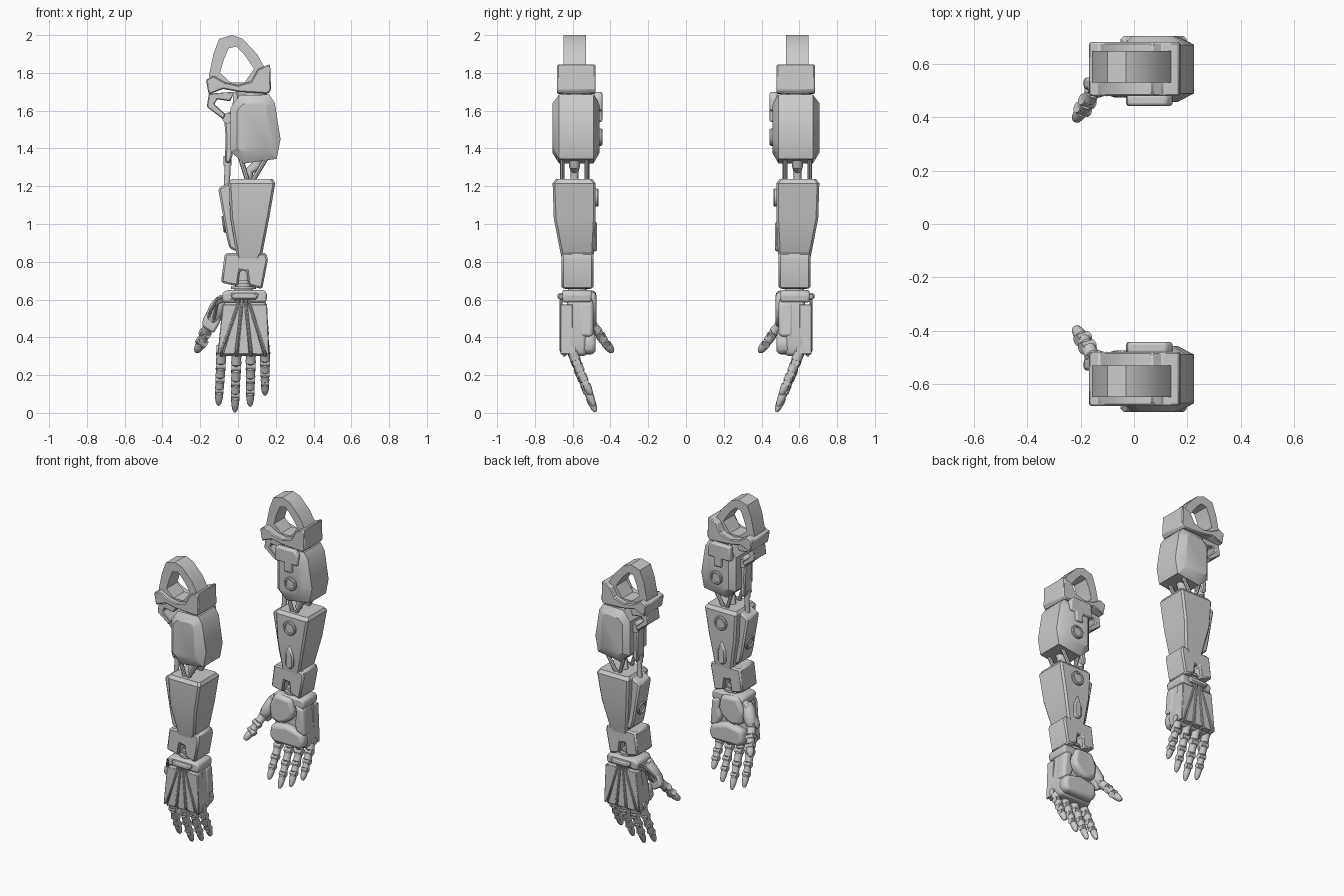
import bpy, bmesh
from math import sin, cos, pi, radians
from mathutils import Vector as V


def finish(name, bm, bevel=0, seg=1):
    """Make the object; every part is mirrored across y = 0 for the other arm."""
    bmesh.ops.recalc_face_normals(bm, faces=bm.faces)
    me = bpy.data.meshes.new(name)
    bm.to_mesh(me)
    bm.free()
    ob = bpy.data.objects.new(name, me)
    bpy.context.collection.objects.link(ob)
    if bevel:
        b = ob.modifiers.new("Bevel", "BEVEL")
        b.width, b.segments = bevel, seg
    m = ob.modifiers.new("Mirror", "MIRROR")
    m.use_axis = (False, True, False)
    m.use_mirror_merge = False
    return ob


def loft(name, sections, closed=False, bevel=0, seg=1):
    bm = bmesh.new()
    rings = [[bm.verts.new(p) for p in s] for s in sections]
    n = len(rings[0])
    for a, b in zip(rings, rings[1:] + ([rings[0]] if closed else [])):
        for i in range(n):
            j = (i + 1) % n
            bm.faces.new((a[i], a[j], b[j], b[i]))
    if not closed:
        bm.faces.new(rings[0])
        bm.faces.new(rings[-1])
    return finish(name, bm, bevel, seg)


def prism(name, pts, y0, y1, bevel=0, seg=1):
    """Extrude an x-z profile along y."""
    return loft(name, [[(x, y, z) for x, z in pts] for y in (y0, y1)], bevel=bevel, seg=seg)


def sweep(name, pts, radii, n=12, axis=None):
    """Round section with changing radius along a path."""
    pts = [V(p) for p in pts]
    if isinstance(radii, (int, float)):
        radii = [radii] * len(pts)
    secs = []
    for i, (p, r) in enumerate(zip(pts, radii)):
        d = V(axis) if axis else pts[min(i + 1, len(pts) - 1)] - pts[max(i - 1, 0)]
        d.normalize()
        u = d.cross(V((0, 1, 0)) if abs(d.y) < .9 else V((1, 0, 0))).normalized()
        w = d.cross(u)
        secs.append([p + r * (u * cos(2 * pi * k / n) + w * sin(2 * pi * k / n)) for k in range(n)])
    return loft(name, secs)


def disc(name, c, r, axis, h=.02, n=20):
    """Round cap with a recessed centre."""
    c, a = V(c), V(axis).normalized()
    sweep(name, [c, c + a * h * .7, c + a * h, c + a * h, c + a * h * .6],
          [r, r, r * .9, r * .7, r * .65], n, a)


def phalanx(name, a, b, r0, r1, tip=False):
    a, b = V(a), V(b)
    t = [.08, .2, .5, .8, .92] if not tip else [.08, .2, .5, .85, 1]
    k = [.65, 1, .92, 1, .65] if not tip else [.65, 1, 1, .8, .35]
    sweep(name, [a.lerp(b, s) for s in t], [(r0 + (r1 - r0) * s) * q for s, q in zip(t, k)])


# Shoulder loop
outer = [(-.155, 1.78), (-.13, 1.9), (-.10, 1.98), (-.03, 2.0), (.025, 1.98), (.10, 1.90), (.14, 1.83), (.08, 1.72), (-.05, 1.71)]
inner = [(-.095, 1.80), (-.075, 1.87), (-.05, 1.93), (-.01, 1.94), (.03, 1.90), (.06, 1.86), (.085, 1.82), (.035, 1.75), (-.04, 1.75)]
loft("shoulder_loop", [[(o[0], -.648, o[1]), (o[0], -.53, o[1]), (i[0], -.53, i[1]), (i[0], -.648, i[1])]
                       for o, i in zip(outer, inner)], closed=True)

# Shoulder collar and rear hook
prism("shoulder_collar", [(-.17, 1.765), (-.13, 1.785), (-.07, 1.75), (0, 1.735), (.07, 1.755), (.105, 1.82),
                          (.17, 1.847), (.175, 1.71), (.16, 1.69), (0, 1.70), (-.08, 1.715), (-.155, 1.685)],
      -.682, -.48, .006)
prism("collar_hook", [(-.155, 1.69), (-.165, 1.62), (-.08, 1.555), (-.065, 1.58), (-.125, 1.635), (-.11, 1.66), (-.04, 1.65), (-.02, 1.70)],
      -.65, -.52, .005)
sweep("shoulder_pivot", [(.07, -.58, 1.72), (.08, -.58, 1.62)], .08)

# Upper arm shell, chamfered toward both flat sides
arm = [(-.04, 1.615), (.01, 1.682), (.165, 1.685), (.195, 1.64), (.225, 1.45), (.205, 1.345), (.03, 1.32), (-.04, 1.385)]
face = [(-.005, 1.60), (.025, 1.635), (.13, 1.64), (.15, 1.62), (.165, 1.45), (.155, 1.40), (.035, 1.375), (-.005, 1.40)]
loft("upper_arm_shell", [[(x, y, z) for x, z in p] for p, y in
                         ((face, -.706), (arm, -.672), (arm, -.49), (face, -.458))])
prism("upper_arm_inner_plate", [(-.025, 1.70), (.12, 1.70), (.145, 1.67), (.145, 1.60), (.10, 1.60), (.10, 1.54),
                                (.04, 1.54), (.04, 1.60), (-.03, 1.60)], -.485, -.443, .01, 2)
disc("upper_arm_cap", (.085, -.465, 1.46), .046, (0, 1, 0), .022)

# Elbow struts and piston
for y in (-.655, -.525):
    sweep("elbow_strut_front", [(.15, y, 1.35), (.06, y, 1.20)], .013, 8)
    sweep("elbow_strut_rear", [(.01, y, 1.36), (.06, y, 1.20)], .013, 8)
sweep("elbow_post", [(.12, -.59, 1.37), (.10, -.59, 1.31), (.06, -.59, 1.28), (.05, -.59, 1.2)], [.03, .03, .022, .022])
prism("piston_housing", [(-.075, 1.58), (-.03, 1.60), (-.03, 1.36), (-.045, 1.32), (-.07, 1.33), (-.065, 1.45)], -.63, -.55, .008)
sweep("piston_rod", [(-.055, -.59, 1.36), (-.056, -.59, 1.31), (-.055, -.59, 1.31), (-.06, -.59, 1.17)],
      [.022, .022, .016, .016], axis=(0, 0, 1))
sweep("piston_pivot", [(-.055, -.64, 1.56), (-.055, -.54, 1.56)], .028)


def octa(x0, x1, y0, y1, z, c=.012):
    return [(x0 + c, y0, z), (x1 - c, y0, z), (x1, y0 + c, z), (x1, y1 - c, z),
            (x1 - c, y1, z), (x0 + c, y1, z), (x0, y1 - c, z), (x0, y0 + c, z)]


# Forearm shell, tapering to the wrist
loft("forearm_shell", [octa(-.035, .185, -.69, -.495, 1.237), octa(-.05, .197, -.706, -.478, 1.215),
                       octa(-.04, .165, -.70, -.478, 1.03), octa(-.01, .13, -.665, -.487, .85),
                       octa(.0, .078, -.645, -.50, .758)])
prism("forearm_spine", [(-.105, 1.19), (-.04, 1.225), (0, 1.2), (.01, .85), (-.045, .87), (-.06, .93)], -.66, -.525, .01)
disc("forearm_rear_cap", (-.062, -.592, 1.0), .045, (-1, 0, -.15), .02)
disc("forearm_inner_cap", (.065, -.485, 1.14), .048, (0, 1, 0), .022)
prism("forearm_inner_spike", [(.03, .87), (.06, .85), (.09, .87), (.09, .95), (.06, 1.025), (.03, .95)], -.50, -.47, .01)

# Wrist cuff with a notch, then the stacked wrist rings
prism("wrist_cuff", [(-.07, .845), (.15, .847), (.158, .81), (.128, .655), (.055, .675), (.045, .75), (.012, .755), (0, .67), (-.09, .69)],
      -.658, -.49, .01)
sweep("wrist_rings", [(.03, -.575, z) for z in (.76, .70, .70, .685, .685, .67, .67, .655, .655, .60)],
      [.035, .035, .06, .06, .045, .045, .066, .066, .05, .05], 16, (0, 0, 1))

# Hand: wrist bar, core, back panels and palm pads
prism("hand_wrist_bar", [(-.085, .635), (-.06, .65), (.14, .65), (.155, .63), (.15, .585), (-.08, .585)], -.655, -.50, .012, 2)
prism("wrist_bar_lug", [(-.04, .635), (.11, .635), (.10, .60), (-.03, .60)], -.68, -.64, .008)
prism("hand_core", [(-.07, .60), (.145, .60), (.165, .36), (.15, .30), (-.09, .30), (-.10, .36)], -.63, -.525, .02, 2)
base_x = [-.087, -.008, .068, .143]
top_x = [.0, .02, .042, .062]
tb = [-.085, .005, .031, .055, .158]
bb = [-.115, -.087, -.008, .068, .143, .172]
tt = [-.085] + top_x + [.158]
for i in range(5):
    prism("hand_back_panel", [(tt[i] + .004, .575), (tt[i + 1] - .004, .575), (bb[i + 1] - .007, .31), (bb[i] + .007, .31)],
          -.665, -.60, .004)
for t, b in zip(top_x, base_x):
    sweep("hand_tendon", [(t, -.66, .60), (t, -.662, .57), (b, -.662, .33), (b, -.64, .30)], .008, 8)
prism("palm_heel_pad", [(-.06, .65), (.07, .64), (.09, .55), (.07, .50), (.03, .47), (-.02, .45), (-.09, .47), (-.10, .56)],
      -.56, -.475, .025, 3)
prism("palm_side_pad", [(.085, .61), (.15, .59), (.165, .40), (.10, .42), (.08, .48), (.10, .53)], -.57, -.49, .02, 3)
prism("palm_front_pad", [(-.09, .43), (.03, .45), (.15, .42), (.165, .36), (.145, .31), (-.07, .31), (-.10, .35)],
      -.56, -.478, .03, 3)

# Fingers: knuckle pins and three phalanges each, curling toward the palm
for bx, dx, tip in zip(base_x, (-.016, -.008, -.004, 0), (.04, .005, .035, .095)):
    s = (.335 - tip) / .33
    path = [(-.605, 0), (-.573, .095), (-.542, .175), (-.516, .24), (-.478, .33)]
    js = [V((bx + dx * k / 4, -.605 + (y + .605) * (s * .7 + .3), .335 - z * s)) for k, (y, z) in enumerate(path)]
    for k in range(4):
        r = (.029, .027, .025, .023, .018)
        phalanx("finger_segment", js[k], js[k + 1], r[k], r[k + 1], k == 3)
        w = V((r[k] * .95, 0, 0))
        sweep("finger_joint", [js[k] - w, js[k] + w], r[k] * .8)

# Thumb with its cover and cables
th = [V(p) for p in ((-.085, -.55, .60), (-.15, -.505, .47), (-.175, -.46, .42), (-.192, -.43, .375), (-.222, -.388, .322))]
sweep("thumb_base", [th[0], th[0].lerp(th[1], .3), th[0].lerp(th[1], .8), th[1]], [.03, .044, .042, .028])
prism("thumb_cover", [(-.095, .63), (-.06, .60), (-.10, .47), (-.13, .42), (-.19, .46), (-.185, .50)], -.55, -.505, .012, 2)
for k in range(1, 4):
    phalanx("thumb_segment", th[k], th[k + 1], .034 - .003 * k, .031 - .003 * k, k == 3)
    w = V((.55, .2, -.4)).normalized() * .028
    sweep("thumb_joint", [th[k] - w, th[k] + w], .022)
for o in (0, .022):
    sweep("thumb_cable", [(.0, -.655, .625 - o), (-.06, -.645, .625 - o), (-.11, -.61, .60 - o),
                          (-.145 + o, -.57, .54 - o), (-.165 + o, -.52, .47 - o)], .008, 8)

# Smooth the round parts, keep hard edges
bpy.ops.object.select_all(action='SELECT')
bpy.context.view_layer.objects.active = bpy.context.selected_objects[0]
bpy.ops.object.shade_smooth_by_angle(angle=radians(32))
